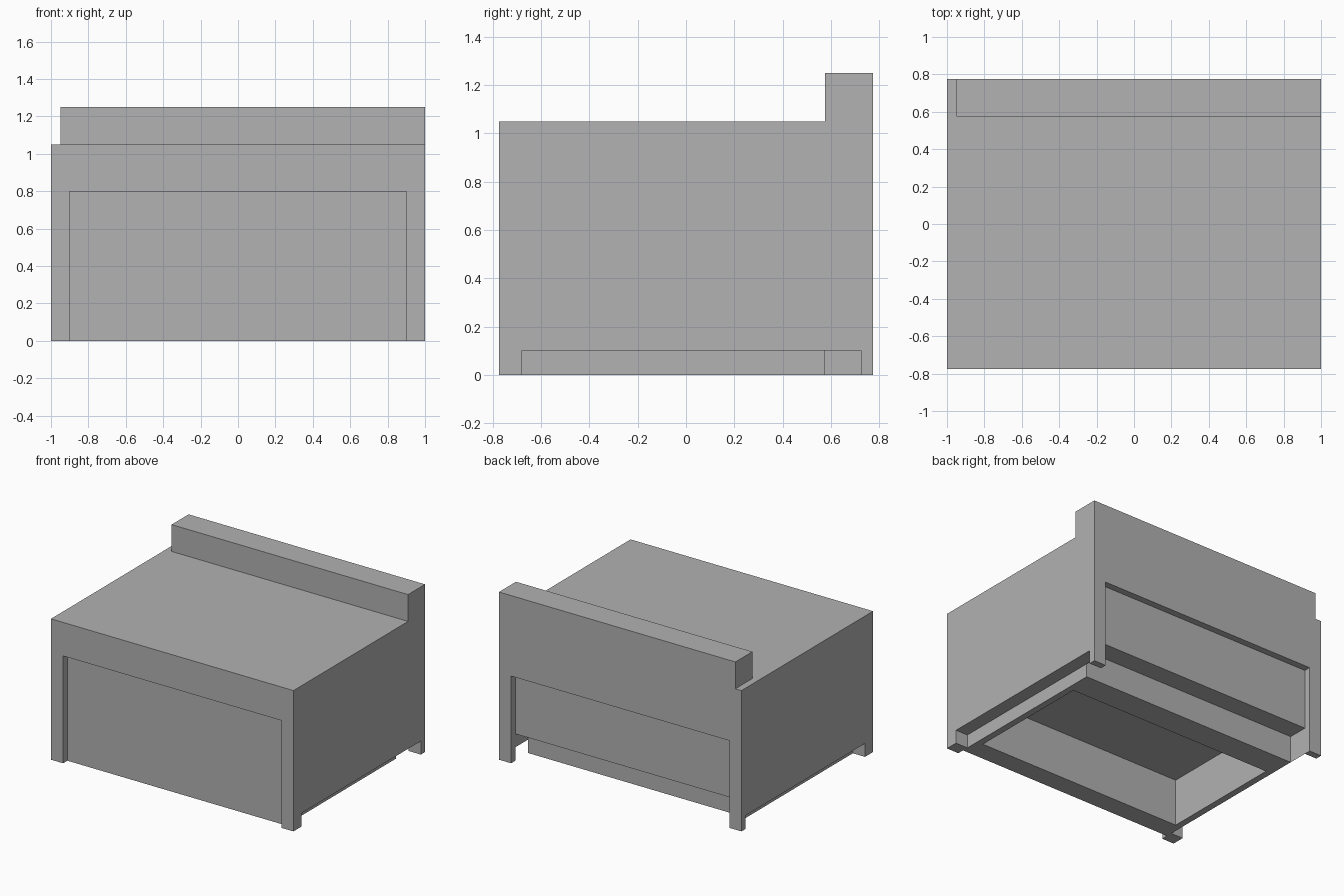
import bpy
import bmesh
from mathutils import Vector

old = bpy.data.objects.get("Cube")
if old:
    bpy.data.objects.remove(old, do_unlink=True)

W, D, H = 1.0, 0.775, 1.05      # half width, half depth, body height
OPEN = 0.9                      # half width of the openings

grey = bpy.data.materials.new("plain_grey")
grey.use_nodes = True
grey.diffuse_color = (0.445, 0.445, 0.445, 1)
grey.node_tree.nodes["Principled BSDF"].inputs["Base Color"].default_value = (0.445, 0.445, 0.445, 1)


def make_object(name, bm):
    bmesh.ops.recalc_face_normals(bm, faces=bm.faces)
    mesh = bpy.data.meshes.new(name)
    bm.to_mesh(mesh)
    bm.free()
    mesh.materials.append(grey)
    obj = bpy.data.objects.new(name, mesh)
    bpy.context.collection.objects.link(obj)
    return obj


def extruded(profile, x0, x1):
    """Solid from a (y, z) profile swept along x."""
    bm = bmesh.new()
    face = bm.faces.new([bm.verts.new((x0, y, z)) for y, z in profile])
    result = bmesh.ops.extrude_face_region(bm, geom=[face])
    moved = [v for v in result["geom"] if isinstance(v, bmesh.types.BMVert)]
    bmesh.ops.translate(bm, verts=moved, vec=(x1 - x0, 0, 0))
    return bm


def rect(y0, y1, z0, z1):
    return [(y0, z0), (y1, z0), (y1, z1), (y0, z1)]


def merge_flat(bm):
    bmesh.ops.dissolve_limit(bm, angle_limit=0.01, verts=bm.verts, edges=bm.edges)


# Main block with a raised ledge along the back of the top
bm = extruded(rect(-D, D, 0, H), -W, W)
for point, normal in (((-0.95, 0, 0), (1, 0, 0)), ((0, 0.575, 0), (0, 1, 0))):
    bmesh.ops.bisect_plane(bm, geom=bm.verts[:] + bm.edges[:] + bm.faces[:],
                           plane_co=point, plane_no=normal)
bm.normal_update()
ledge = [f for f in bm.faces
         if (f.calc_center_median() - Vector((0.025, 0.675, H))).length < 0.01]
result = bmesh.ops.extrude_face_region(bm, geom=ledge)
bmesh.ops.delete(bm, geom=[f for f in ledge if f.is_valid], context="FACES_ONLY")
bmesh.ops.translate(bm, vec=(0, 0, 0.2),
                    verts=[v for v in result["geom"] if isinstance(v, bmesh.types.BMVert)])
merge_flat(bm)
body = make_object("cabinet_body", bm)

# Openings: front panel, back panel with toe space, side undercuts, base hollow
back_profile = [(0.575, -0.1), (1, -0.1), (1, 0.65), (0.725, 0.65), (0.725, 0.2), (0.575, 0.2)]
cuts = [
    ("front_recess", rect(-1, -0.725, -0.1, 0.8), -OPEN, OPEN),
    ("back_recess", back_profile, -OPEN, OPEN),
    ("left_undercut", rect(-0.68, 0.725, -0.1, 0.1), OPEN, 1.1),
    ("right_undercut", rect(-0.68, 0.725, -0.1, 0.1), -1.1, -OPEN),
    ("base_hollow", rect(-0.575, 0.375, -0.1, 0.35), -0.85, 0.85),
]
bpy.context.view_layer.objects.active = body
for name, profile, x0, x1 in cuts:
    cutter = make_object(name, extruded(profile, x0, x1))
    cutter.hide_render = True
    mod = body.modifiers.new(name, "BOOLEAN")
    mod.operation = "DIFFERENCE"
    mod.solver = "EXACT"
    mod.object = cutter
    bpy.ops.object.modifier_apply(modifier=mod.name)
    bpy.data.objects.remove(cutter, do_unlink=True)
